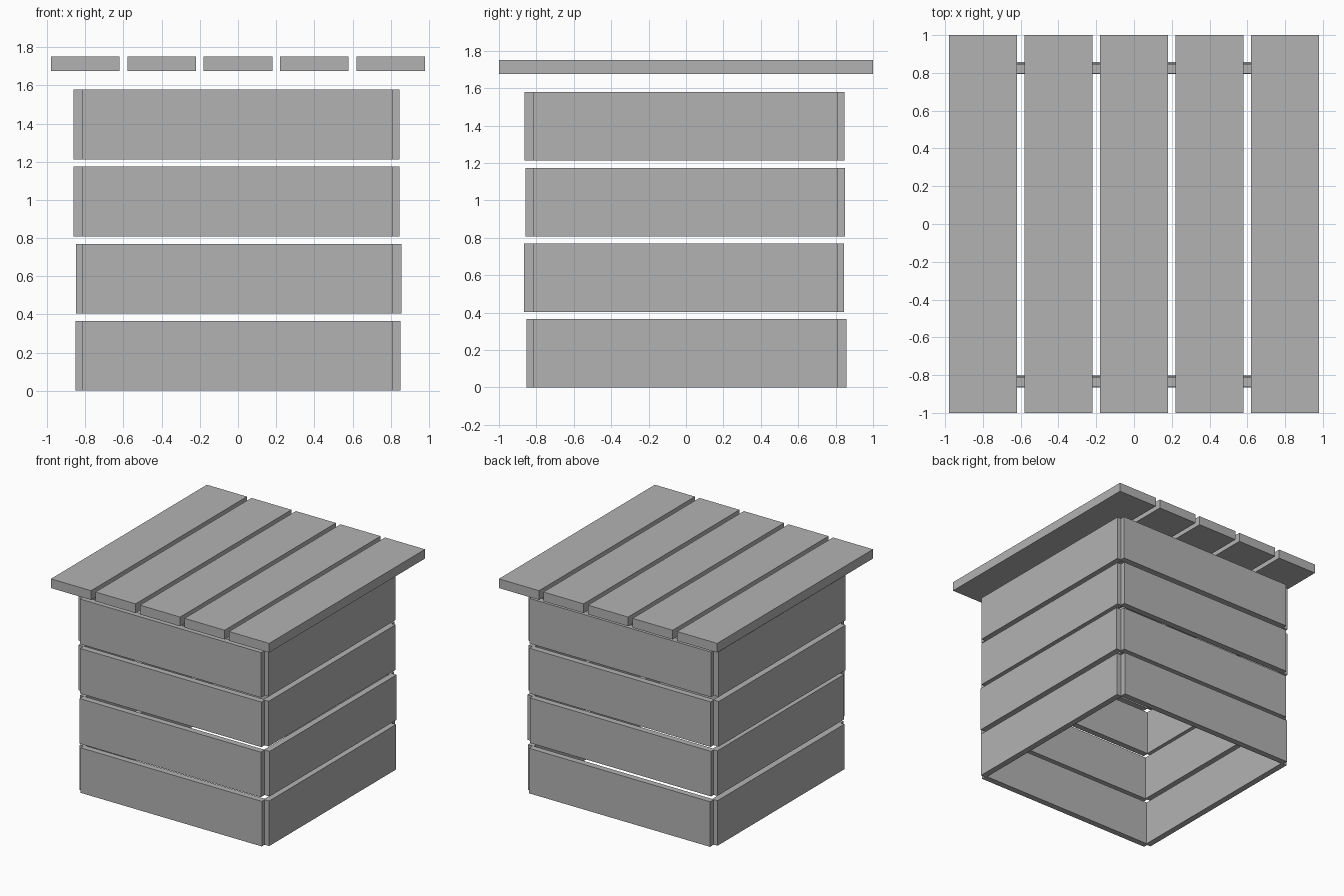
import bpy
import bmesh
from mathutils import Matrix, Vector

cube = bpy.data.objects.get("Cube")
if cube:
    bpy.data.objects.remove(cube, do_unlink=True)

grey = bpy.data.materials.new("plain grey")
colour = (0.45, 0.45, 0.45, 1)
grey.use_nodes = True
grey.diffuse_color = colour
grey.node_tree.nodes["Principled BSDF"].inputs["Base Color"].default_value = colour


def board(name, low, high):
    """Flat-faced plank between two opposite corners."""
    low, high = Vector(low), Vector(high)
    bm = bmesh.new()
    bmesh.ops.create_cube(bm, size=1, matrix=Matrix.Diagonal((*(high - low), 1)))
    mesh = bpy.data.meshes.new(name)
    bm.to_mesh(mesh)
    bm.free()
    mesh.materials.append(grey)
    obj = bpy.data.objects.new(name, mesh)
    obj.location = (low + high) / 2
    bpy.context.collection.objects.link(obj)


thick, height, pitch = 0.05, 0.366, 0.404
end_low, end_high = -0.817, 0.811

# Outer faces of each course, bottom to top: right, left, front, back
courses = [
    (-0.851, 0.852, -0.853, 0.858),
    (-0.849, 0.856, -0.865, 0.845),
    (-0.862, 0.847, -0.858, 0.85),
    (-0.862, 0.847, -0.863, 0.848),
]

# Four slatted walls, open at the bottom
for i, (right, left, front, back) in enumerate(courses):
    z0 = i * pitch
    z1 = z0 + height
    n = i + 1
    board(f"right_board_{n}", (right, end_low, z0), (right + thick, end_high, z1))
    board(f"left_board_{n}", (left - thick, end_low, z0), (left, end_high, z1))
    board(f"front_board_{n}", (end_low, front, z0), (end_high, front + thick, z1))
    board(f"back_board_{n}", (end_low, back - thick, z0), (end_high, back, z1))

# Lid planks running front to back
for i in range(5):
    x = (i - 2) * 0.4
    board(f"lid_plank_{i + 1}", (x - 0.18, -1, 1.675), (x + 0.18, 1, 1.75))
